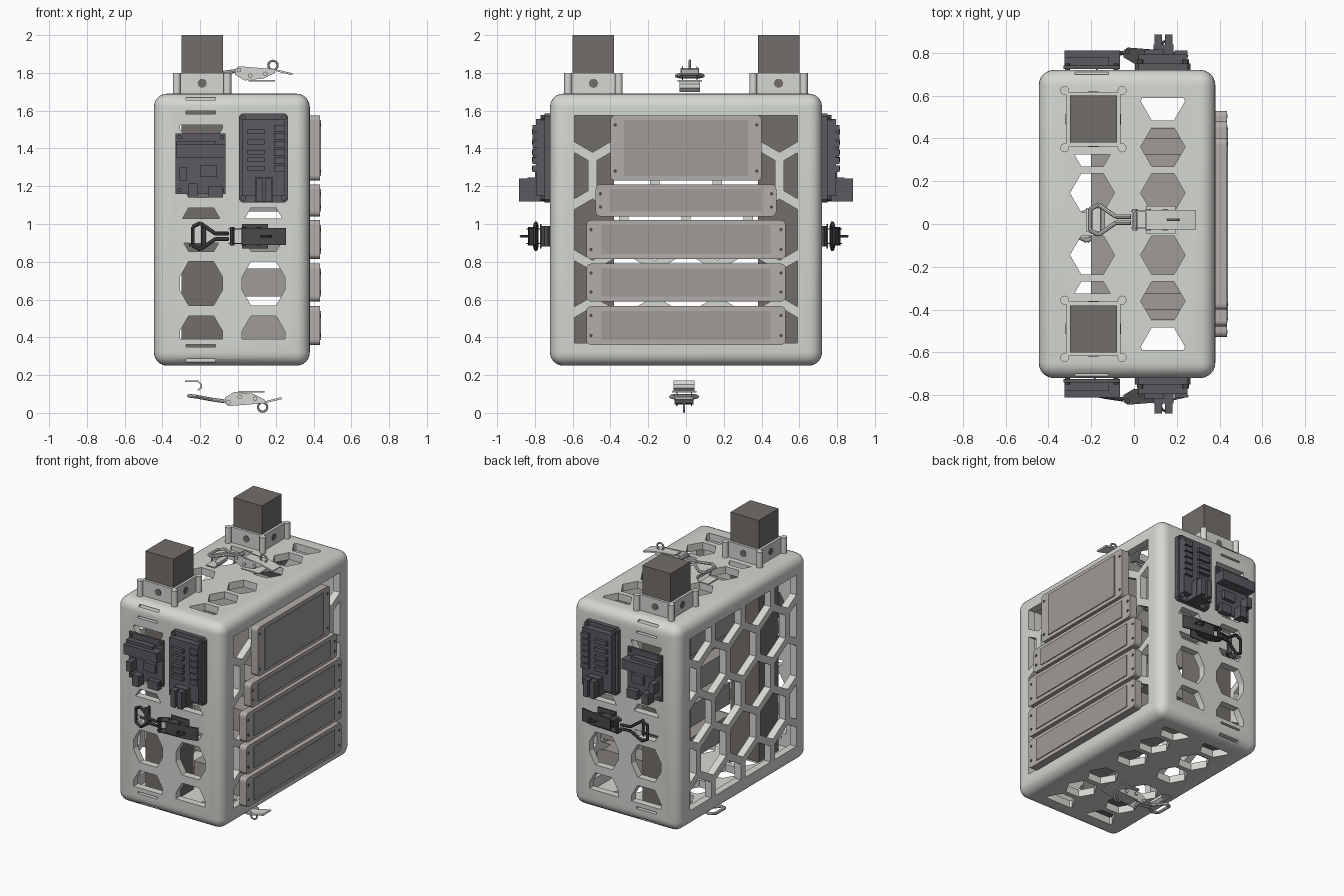
import bpy, bmesh, math
from mathutils import Vector, Matrix

if "Cube" in bpy.data.objects:
    bpy.data.objects.remove(bpy.data.objects["Cube"])


def mat(name, c):
    m = bpy.data.materials.new(name)
    m.diffuse_color = (*c, 1)
    m.use_nodes = True
    m.node_tree.nodes["Principled BSDF"].inputs["Base Color"].default_value = m.diffuse_color
    return m


PALE = mat("pale", (0.66, 0.68, 0.64))
PANEL = mat("panel", (0.45, 0.42, 0.40))
SCREEN = mat("screen", (0.35, 0.325, 0.31))
POST = mat("post", (0.17, 0.155, 0.145))
DARK = mat("dark", (0.10, 0.10, 0.115))
STEEL = mat("dark_steel", (0.07, 0.07, 0.07))


def finish(bm, name, material=None, matrix=None):
    bmesh.ops.recalc_face_normals(bm, faces=bm.faces)
    if matrix:
        bm.transform(matrix)
    me = bpy.data.meshes.new(name)
    bm.to_mesh(me)
    bm.free()
    ob = bpy.data.objects.new(name, me)
    bpy.context.collection.objects.link(ob)
    if material:
        me.materials.append(material)
    return ob


def smooth(ob):
    bpy.ops.object.select_all(action='DESELECT')
    ob.select_set(True)
    bpy.context.view_layer.objects.active = ob
    bpy.ops.object.shade_smooth_by_angle(angle=math.radians(30))


def add_box(bm, lo, hi):
    lo, hi = Vector(lo), Vector(hi)
    m = Matrix.Translation((lo + hi) / 2) @ Matrix.Diagonal((*(hi - lo), 1))
    return bmesh.ops.create_cube(bm, size=1, matrix=m)['verts']


def box(name, lo, hi, material=None, bevel=0, seg=1):
    bm = bmesh.new()
    add_box(bm, lo, hi)
    if bevel:
        bmesh.ops.bevel(bm, geom=bm.edges[:], offset=bevel, segments=seg, affect='EDGES', profile=0.5)
    ob = finish(bm, name, material)
    if seg > 1:
        smooth(ob)
    return ob


def prism(bm, pts, axis, a, b):
    put = {'x': lambda p, t: (t, p[0], p[1]), 'y': lambda p, t: (p[0], t, p[1]),
           'z': lambda p, t: (p[0], p[1], t)}[axis]
    A = [bm.verts.new(put(p, a)) for p in pts]
    B = [bm.verts.new(put(p, b)) for p in pts]
    bm.faces.new(A)
    bm.faces.new(B[::-1])
    for i in range(len(pts)):
        j = (i + 1) % len(pts)
        bm.faces.new((A[i], B[i], B[j], A[j]))


def rod(bm, p, q, r, n=10):
    p, q = Vector(p), Vector(q)
    d = q - p
    m = Matrix.Translation((p + q) / 2) @ d.to_track_quat('Z', 'Y').to_matrix().to_4x4()
    bmesh.ops.create_cone(bm, cap_ends=True, segments=n, radius1=r, radius2=r, depth=d.length, matrix=m)


def hexagon(cx, cy, r, start=0):
    return [(cx + r * math.cos(start + k * math.pi / 3), cy + r * math.sin(start + k * math.pi / 3))
            for k in range(6)]


def rect(x0, x1, y0, y1):
    return [(x0, y0), (x1, y0), (x1, y1), (x0, y1)]


def clip(pts, x0, x1, y0, y1):
    for ax, s, lim in ((0, 1, x0), (0, -1, x1), (1, 1, y0), (1, -1, y1)):
        out = []
        for i, p in enumerate(pts):
            q = pts[(i + 1) % len(pts)]
            dp, dq = s * (p[ax] - lim), s * (q[ax] - lim)
            if dp >= 0:
                out.append(p)
            if dp * dq < 0:
                t = dp / (dp - dq)
                out.append((p[0] + t * (q[0] - p[0]), p[1] + t * (q[1] - p[1])))
        pts = out
    return pts


# Honeycomb cutter for both side walls, plus corner screw holes
cx = bmesh.new()
for i in range(-2, 3):
    for j in range(-3, 4):
        y = (j if i % 2 else j + 0.5) * 0.33
        p = clip(hexagon(y, 0.97 + i * 0.286, 0.162, math.pi / 6), -0.59, 0.59, 0.37, 1.575)
        if len(p) > 2:
            prism(cx, p, 'x', -0.6, 0.5)

# Octagon openings and strap slots for front and back
cy = bmesh.new()
for x, rows in ((-0.195, (0.398, 0.685, 1.256, 1.542)), (0.135, (0.398, 0.685))):
    for z in rows:
        prism(cy, clip(hexagon(x, z, 0.133), x - 0.113, x + 0.113, 0.39, 1.525), 'y', -1, 1)
    for z0, z1 in ((0.8, 0.9), (1.03, 1.1)):
        prism(cy, clip(hexagon(x, 0.97, 0.133), x - 0.113, x + 0.113, z0, z1), 'y', -1, 1)
for z in (0.355, 1.59):
    prism(cy, rect(-0.275, -0.12, z - 0.007, z + 0.007), 'y', -1, 1)
for z in (0.277, 1.663):
    for s in (-1, 1):
        prism(cy, rect(-0.275, -0.12, z - 0.007, z + 0.007), 'y', s * 0.67, s * 0.8)

# Hexagon openings for top and bottom; the bottom has more
cz = bmesh.new()
for s in (-1, 1):
    for y in (0.145, 0.36, 0.575):
        prism(cz, clip(hexagon(0.135, s * y, 0.104), 0, 1, -0.59, 0.59), 'z', 0, 1.9)
    prism(cz, hexagon(-0.195, s * 0.145, 0.104), 'z', 0, 1.9)
    prism(cz, clip(hexagon(-0.195, s * 0.36, 0.104), -1, 1, -0.325, 0.325), 'z', 1.5, 1.9)
    for y in (0.36, 0.575):
        prism(cz, clip(hexagon(-0.195, s * y, 0.104), -1, 1, -0.59, 0.59), 'z', 0, 0.5)

# Rounded shell
shell = box("case_shell", (-0.445, -0.72, 0.25), (0.38, 0.72, 1.69), PALE, 0.07, 6)
cavity = box("cavity_cutter", (-0.395, -0.67, 0.30), (0.33, 0.67, 1.64))
cutters = [cavity] + [finish(b, "wall_cutter_" + a) for b, a in ((cx, "x"), (cy, "y"), (cz, "z"))]
bpy.context.view_layer.objects.active = shell
for c in cutters:
    c.hide_render = True
    m = shell.modifiers.new(c.name, 'BOOLEAN')
    m.operation, m.solver, m.object = 'DIFFERENCE', 'EXACT', c
    bpy.ops.object.modifier_apply(modifier=m.name)
for c in cutters:
    bpy.data.objects.remove(c)
smooth(shell)

# Posts with socket collars
for s, tag in ((-1, "front"), (1, "back")):
    x, y = -0.19, s * 0.49
    box("post_" + tag, (x - 0.11, y - 0.11, 0.3), (x + 0.11, y + 0.11, 2.0), POST)
    bm = bmesh.new()
    add_box(bm, (x - 0.127, y - 0.127, 1.68), (x + 0.127, y + 0.127, 1.80))
    for a in (-1, 1):
        for b in (-1, 1):
            cxp, cyp = x + a * 0.134, y + b * 0.134
            rod(bm, (cxp, cyp, 1.68), (cxp, cyp, 1.80), 0.021, 14)
    smooth(finish(bm, "post_collar_" + tag, PALE))
    bm = bmesh.new()
    rod(bm, (x - 0.13, y, 1.745), (x + 0.13, y, 1.745), 0.024, 16)
    rod(bm, (x, y - 0.13, 1.745), (x, y + 0.13, 1.745), 0.024, 16)
    smooth(finish(bm, "collar_bolts_" + tag, POST))

# Five panels with bodies inside: half width, bottom, top, half inner width, back x
for k, (w, z0, z1, iw, bx) in enumerate(((0.40, 1.23, 1.575, 0.328, -0.2), (0.478, 1.04, 1.21, 0.40, -0.03),
                                         (0.528, 0.815, 1.02, 0.448, -0.03), (0.528, 0.59, 0.79, 0.448, -0.03),
                                         (0.528, 0.36, 0.565, 0.448, -0.03))):
    bm = bmesh.new()
    add_box(bm, (0.38, -w, z0), (0.434, w, z1))
    ed = [e for e in bm.edges if abs(e.verts[0].co.x - e.verts[1].co.x) > 0.01]
    bmesh.ops.bevel(bm, geom=ed, offset=0.025, segments=4, affect='EDGES', profile=0.5)
    finish(bm, f"panel_frame_{k}", PANEL)
    box(f"panel_body_{k}", (bx, -iw, z0 + 0.025), (0.44, iw, z1 - 0.025), SCREEN)
    bm = bmesh.new()
    for y in (-w + 0.025, w - 0.025):
        for z in (z0 + 0.05, z1 - 0.05):
            rod(bm, (0.42, y, z), (0.437, y, z), 0.009)
    finish(bm, f"panel_screws_{k}", STEEL)

# Fuse block and circuit board, mirrored front to back
for s, tag in ((1, "front"), (-1, "back")):
    flip = Matrix.Diagonal((1, s, 1, 1))
    bm = bmesh.new()
    prism(bm, [(0.02, 1.115), (0.25, 1.115), (0.265, 1.13), (0.265, 1.57), (0.25, 1.585), (0.02, 1.585),
               (0.005, 1.57), (0.005, 1.13)], 'y', -0.75, -0.715)
    add_box(bm, (0.022, -0.795, 1.15), (0.25, -0.74, 1.555))
    for z in (1.295, 1.342, 1.38, 1.435, 1.49):
        add_box(bm, (0.05, -0.815, z - 0.013), (0.14, -0.79, z + 0.013))
    for i in range(6):
        add_box(bm, (0.19, -0.812, 1.275 + i * 0.043), (0.25, -0.79, 1.31 + i * 0.043))
    add_box(bm, (0.09, -0.84, 1.12), (0.185, -0.74, 1.245))
    for x in (0.095, 0.145):
        add_box(bm, (x, -0.885, 1.12), (x + 0.035, -0.83, 1.24))
    for x in (0.028, 0.242):
        for z in (1.138, 1.562):
            rod(bm, (x, -0.74, z), (x, -0.77, z), 0.015)
    finish(bm, "fuse_block_" + tag, DARK, flip)
    bm = bmesh.new()
    add_box(bm, (-0.33, -0.74, 1.16), (-0.065, -0.725, 1.48))
    add_box(bm, (-0.325, -0.81, 1.35), (-0.065, -0.735, 1.42))
    add_box(bm, (-0.325, -0.78, 1.42), (-0.12, -0.735, 1.44))
    add_box(bm, (-0.31, -0.80, 1.23), (-0.27, -0.735, 1.30))
    add_box(bm, (-0.265, -0.80, 1.14), (-0.215, -0.735, 1.215))
    add_box(bm, (-0.16, -0.775, 1.14), (-0.08, -0.735, 1.20))
    add_box(bm, (-0.20, -0.765, 1.25), (-0.11, -0.735, 1.31))
    for x in (-0.31, -0.085):
        for z in (1.18, 1.46):
            rod(bm, (x, -0.71, z), (x, -0.75, z), 0.012)
    finish(bm, "circuit_board_" + tag, DARK, flip)


# Toggle latch, built along local x with local z pointing away from the wall
def latch(name, origin, v, w, material):
    bm = bmesh.new()
    add_box(bm, (0.02, -0.065, 0.035), (0.16, 0.065, 0.043))
    for y in (-0.042, 0.036):
        prism(bm, [(-0.05, 0.07), (0.0, 0.04), (0.10, 0.05), (0.16, 0.08), (0.16, 0.10), (-0.03, 0.115), (-0.05, 0.10)],
              'y', y, y + 0.006)
    prism(bm, [(0.02, 0.095), (0.16, 0.09), (0.25, 0.068), (0.255, 0.078), (0.16, 0.10), (0.02, 0.105)],
          'y', -0.045, 0.045)
    for x, z in ((-0.03, 0.095), (0.03, 0.065), (0.11, 0.075)):
        rod(bm, (x, -0.05, z), (x, 0.05, z), 0.012)
    bail = [(-0.05, -0.014, 0.09), (-0.12, -0.014, 0.08), (-0.20, -0.07, 0.065), (-0.24, -0.05, 0.06),
            (-0.24, 0.05, 0.06), (-0.20, 0.07, 0.065), (-0.12, 0.014, 0.08), (-0.05, 0.014, 0.09)]
    ring = [(0.15 + 0.025 * math.cos(t * math.pi / 6), 0.0, 0.12 + 0.025 * math.sin(t * math.pi / 6))
            for t in range(13)]
    for path, r in ((bail, 0.010), (ring, 0.006)):
        for p, q in zip(path, path[1:]):
            rod(bm, p, q, r, 8)
    prism(bm, [(-0.26, -0.02), (-0.19, -0.02), (-0.17, 0.0), (-0.17, 0.02), (-0.19, 0.035), (-0.195, 0.028),
               (-0.178, 0.015), (-0.178, 0.0), (-0.195, -0.013), (-0.26, -0.013)], 'y', -0.055, 0.055)
    m = Matrix(((1, v[0], w[0], origin[0]), (0, v[1], w[1], origin[1]), (0, v[2], w[2], origin[2]), (0, 0, 0, 1)))
    smooth(finish(bm, name, material, m))


latch("latch_front", (0, -0.73, 0.935), (0, 0, 1), (0, -1, 0), STEEL)
latch("latch_back", (0, 0.71, 0.935), (0, 0, -1), (0, 1, 0), STEEL)
latch("latch_top", (0.035, 0.02, 1.72), (0, 1, 0), (0, 0, 1), PALE)
latch("latch_bottom", (-0.02, -0.01, 0.151), (0, -1, 0), (0, 0, -1), PALE)
